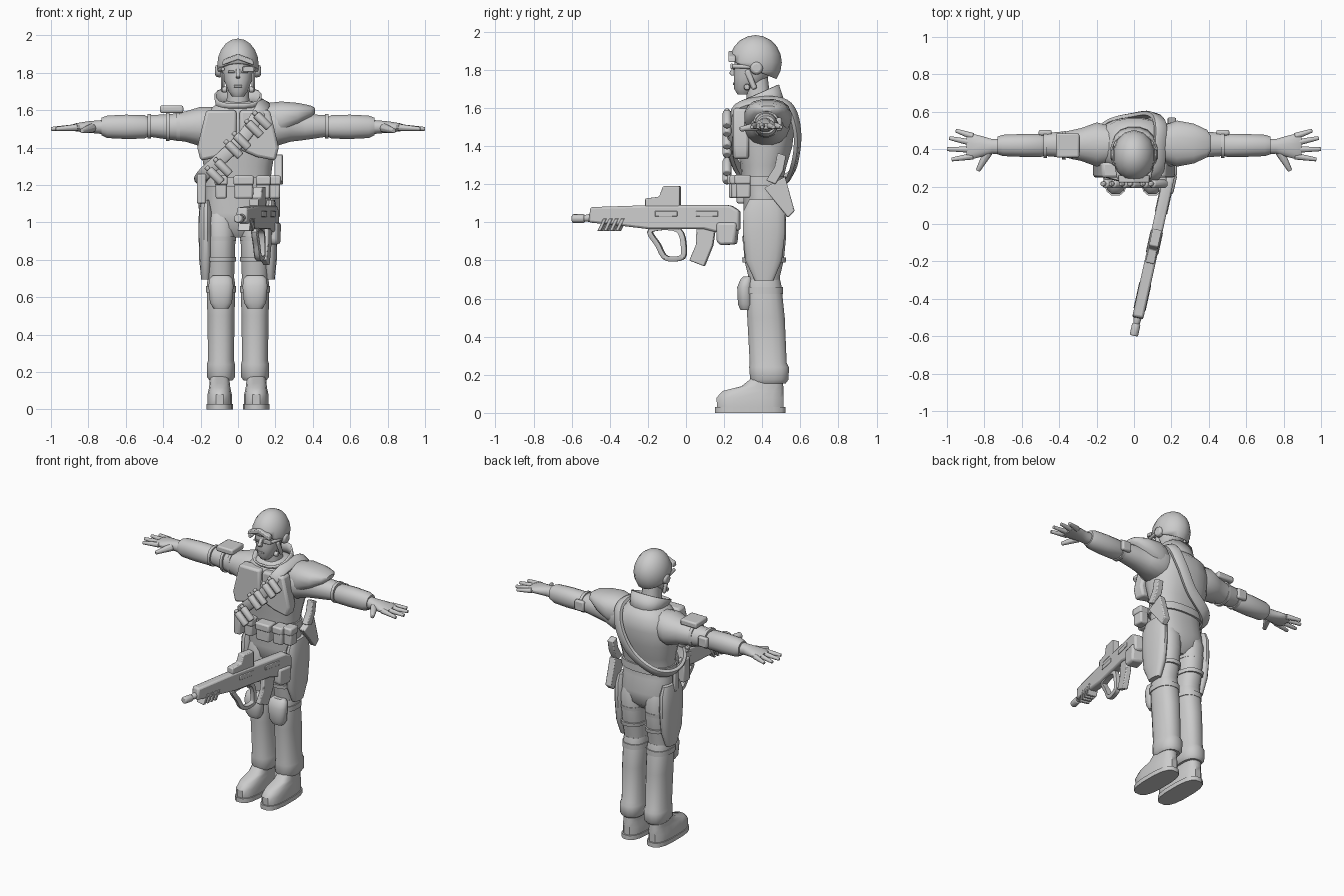
import bpy, bmesh, math
from mathutils import Vector, Matrix

if "Cube" in bpy.data.objects:
    bpy.data.objects.remove(bpy.data.objects["Cube"])

grey = bpy.data.materials.new("plain_grey")
grey.use_nodes = True
grey.diffuse_color = (.6, .6, .6, 1)
grey.node_tree.nodes["Principled BSDF"].inputs["Base Color"].default_value = (.6, .6, .6, 1)
parts = []
SIDES = (("left", 1), ("right", -1))


def finish(name, bm, bevel=0, place=None, thick=0):
    """Turn a bmesh into a named object with optional bevel or shell thickness."""
    bmesh.ops.recalc_face_normals(bm, faces=bm.faces)
    if place:
        bm.transform(place)
    mesh = bpy.data.meshes.new(name)
    bm.to_mesh(mesh)
    bm.free()
    mesh.materials.append(grey)
    obj = bpy.data.objects.new(name, mesh)
    bpy.context.collection.objects.link(obj)
    if thick:
        shell = obj.modifiers.new("shell", "SOLIDIFY")
        shell.thickness = thick
    if bevel:
        edge = obj.modifiers.new("edge", "BEVEL")
        edge.width, edge.segments, edge.limit_method = bevel, 2, "ANGLE"
    parts.append(obj)
    return obj


def put(axis, t, a, b):
    return {"x": (t, a, b), "y": (a, t, b), "z": (a, b, t)}[axis]


def loft(name, axis, mid, rows, sides=16, power=2.4, tilt=0, cap=True, thick=0, place=None):
    """Rows are (station, half width, low, high); a tilt raises the high side of the last row."""
    bm, rings = bmesh.new(), []
    for i, (t, r, low, high) in enumerate(rows):
        ring = []
        for k in range(sides):
            ang = math.tau * (k + .5) / sides
            c, s = math.cos(ang), math.sin(ang)
            a = math.copysign(abs(c) ** (2 / power), c) * r
            b = math.copysign(abs(s) ** (2 / power), s) * (high - low) / 2
            lift = tilt * b if i == len(rows) - 1 else 0
            ring.append(bm.verts.new(put(axis, t + lift, mid + a, (low + high) / 2 + b)))
        rings.append(ring)
    for lower, upper in zip(rings, rings[1:]):
        for k in range(sides):
            j = (k + 1) % sides
            bm.faces.new((lower[k], lower[j], upper[j], upper[k]))
    if cap:
        bm.faces.new(rings[0])
        bm.faces.new(rings[-1])
    return finish(name, bm, thick=thick, place=place)


def prism(name, axis, start, end, points, bevel=.006, place=None):
    bm = bmesh.new()
    face = bm.faces.new([bm.verts.new(put(axis, start, a, b)) for a, b in points])
    out = bmesh.ops.extrude_face_region(bm, geom=[face])["geom"]
    shift = Vector(put(axis, end - start, 0, 0))
    bmesh.ops.translate(bm, vec=shift, verts=[v for v in out if isinstance(v, bmesh.types.BMVert)])
    return finish(name, bm, bevel, place)


def box(name, centre, size, turn=0, bevel=.01, axis="Z", place=None):
    bm = bmesh.new()
    bmesh.ops.create_cube(bm, size=1)
    bm.transform(Matrix.Translation(centre) @ Matrix.Rotation(turn, 4, axis) @ Matrix.Diagonal((*size, 1)))
    return finish(name, bm, bevel, place)


def rod(name, start, end, r1, r2, sides=10, place=None):
    start, end = Vector(start), Vector(end)
    bm = bmesh.new()
    bmesh.ops.create_cone(bm, cap_ends=True, segments=sides, radius1=r1, radius2=r2, depth=(end - start).length)
    turn = (end - start).to_track_quat("Z", "Y").to_matrix().to_4x4()
    bm.transform(Matrix.Translation((start + end) / 2) @ turn)
    return finish(name, bm, min(r1, r2) * .3, place)


def band(name, points, centre, wide, thick, steps=5, place=None):
    """Closed flat strap along a smooth path, with its face turned away from the centre."""
    pts, path = [Vector(p) for p in points], []
    for i in range(len(pts)):
        p, q, r, s = (pts[(i + k - 1) % len(pts)] for k in range(4))
        for u in (k / steps for k in range(steps)):
            path.append(q + (r - p) * u / 2 + (p * 2 - q * 5 + r * 4 - s) * u ** 2 / 2
                        + (q * 3 - p - r * 3 + s) * u ** 3 / 2)
    bm, rings = bmesh.new(), []
    for i, p in enumerate(path):
        along = (path[(i + 1) % len(path)] - path[i - 1]).normalized()
        out = p - Vector(centre)
        out = (out - along * out.dot(along)).normalized()
        across = along.cross(out)
        rings.append([bm.verts.new(p + across * a * wide + out * b * thick)
                      for a, b in ((-1, -1), (1, -1), (1, .5), (.7, 1), (-.7, 1), (-1, .5))])
    for i, ring in enumerate(rings):
        for k in range(6):
            bm.faces.new((rings[i - 1][k], rings[i - 1][k - 5], ring[k - 5], ring[k]))
    return finish(name, bm, place=place)


# Torso, collar and neck
loft("torso", "z", 0, [(.92, .06, .35, .47), (.97, .16, .31, .52), (1.05, .185, .3, .53), (1.15, .175, .3, .515),
     (1.22, .175, .29, .51), (1.3, .185, .285, .53), (1.4, .205, .265, .56), (1.5, .21, .26, .57),
     (1.58, .18, .28, .565), (1.63, .12, .3, .52), (1.65, .07, .33, .47)], sides=20)
loft("belt", "z", 0, [(1.19, .187, .28, .525), (1.24, .187, .28, .525)], sides=20)
loft("collar", "z", 0, [(1.6, .115, .3, .53), (1.675, .128, .27, .49)], tilt=.45, cap=False, thick=.012)
loft("neck", "z", 0, [(1.6, .065, .32, .45), (1.76, .055, .31, .43)])
for side, s in SIDES:
    prism(side + "_chest_plate", "y", .248, .33, [(s * a, b) for a, b in
          ((.008, 1.39), (.1, 1.35), (.2, 1.33), (.218, 1.4), (.17, 1.6), (.008, 1.6))], bevel=.015)

# Head and face
loft("face", "z", 0, [(1.672, .03, .27, .34), (1.7, .052, .252, .37), (1.76, .076, .25, .43),
     (1.82, .086, .25, .46), (1.89, .086, .26, .46)], power=2.2)
prism("nose", "x", -.012, .012, [(.255, 1.825), (.226, 1.785), (.235, 1.772), (.256, 1.77)], bevel=.004)
box("mouth", (0, .25, 1.728), (.045, .008, .012), bevel=.003)
bm = bmesh.new()
bmesh.ops.create_uvsphere(bm, u_segments=14, v_segments=10, radius=1)
bm.transform(Matrix.Translation((0, .365, 1.84)) @ Matrix.Diagonal((.114, .138, .143, 1)))
bmesh.ops.bisect_plane(bm, geom=bm.verts[:] + bm.edges[:] + bm.faces[:], plane_co=(0, .23, 1.85),
                       plane_no=(0, .4, 1), clear_inner=True)
finish("helmet", bm, thick=.012)
prism("helmet_brow", "y", .222, .26, [(-.085, 1.84), (0, 1.87), (.085, 1.84), (.08, 1.87), (0, 1.9), (-.08, 1.87)])
for side, s in SIDES:
    rod(side + "_ear_disc", (s * .09, .37, 1.81), (s * .122, .37, 1.81), .037, .03, 12)
    box(side + "_chin_strap", (s * .082, .34, 1.75), (.02, .03, .11), .4, axis="X")
    rod(side + "_strap_knob", (s * .06, .32, 1.71), (s * .085, .32, 1.71), .018, .015)
    box(side + "_eye", (s * .036, .25, 1.805), (.034, .008, .012), bevel=.003)
    rod(side + "_visor_arm", (s * .105, .37, 1.815), (s * .08, .245, 1.82), .01, .012)
box("eyepiece", (.055, .24, 1.82), (.06, .012, .03), bevel=.005)

# Arms and hands
for side, s in SIDES:
    arm = [(.12, .1, 1.42, 1.62), (.2, .12, 1.405, 1.62), (.28, .09, 1.43, 1.595), (.36, .072, 1.44, 1.58),
           (.46, .064, 1.455, 1.575), (.48, .058, 1.46, 1.57)]
    sleeve = [(.475, .055, 1.46, 1.56), (.5, .063, 1.447, 1.575), (.6, .062, 1.445, 1.577),
              (.7, .058, 1.45, 1.572), (.73, .048, 1.465, 1.56)]
    hand = [(.7, .042, 1.47, 1.55), (.76, .04, 1.475, 1.545), (.81, .055, 1.48, 1.54), (.87, .07, 1.487, 1.53),
            (.895, .064, 1.49, 1.52)]
    for name, mid, rows in (("upper_arm", .425, arm), ("forearm_sleeve", .42, sleeve), ("hand", .415, hand)):
        loft(side + "_" + name, "x", mid, [(s * t, r, low, high) for t, r, low, high in rows], power=2.2)
    for k, (x, y) in enumerate(((.953, .5), (.988, .46), (1, .4), (.975, .345))):
        rod(f"{side}_finger_{k + 1}", (s * .86, .468 - k * .035, 1.508), (s * x, y, 1.5), .019, .011, 8)
    rod(side + "_thumb", (s * .78, .385, 1.505), (s * .835, .285, 1.49), .026, .013, 8)
    loft(side + "_elbow_band", "x", .42, [(s * .465, .068, 1.448, 1.582), (s * .485, .068, 1.448, 1.582)])
    box(side + "_elbow_pad", (s * .475, .488, 1.515), (.07, .03, .07))

# Shoulder pad on the left, strapped pouch on the right
loft("shoulder_pad", "x", .43, [(.16, .1, 1.44, 1.64), (.23, .125, 1.46, 1.648), (.32, .108, 1.51, 1.64),
     (.39, .075, 1.56, 1.625), (.412, .04, 1.585, 1.612)])
box("arm_pouch", (-.355, .42, 1.605), (.125, .13, .04))
for x in (-.33, -.385):
    loft("arm_strap", "x", .42, [(x, .076, 1.435, 1.59), (x + .02, .078, 1.433, 1.592)])

# Legs, pads and boots
for side, s in SIDES:
    loft(side + "_thigh", "z", s * .092, [(.64, .068, .33, .49), (.72, .073, .325, .495), (.8, .076, .305, .515),
         (.9, .079, .298, .525), (1, .083, .3, .528), (1.06, .07, .32, .51)])
    loft(side + "_shin", "z", s * .091, [(.155, .062, .345, .525), (.175, .077, .335, .54), (.24, .077, .33, .542),
         (.262, .07, .333, .53), (.5, .074, .32, .52), (.67, .077, .312, .502), (.7, .072, .32, .495)])
    loft(side + "_knee_band", "z", s * .091, [(.625, .082, .305, .51), (.66, .082, .305, .51)])
    loft(side + "_knee_pad", "z", s * .091, [(.54, .04, .285, .34), (.57, .06, .272, .35), (.66, .068, .268, .35),
         (.7, .062, .285, .35), (.715, .045, .3, .35)])
    loft(side + "_thigh_pad", "z", s * .172, [(.695, .025, .36, .46), (.8, .036, .31, .505), (.95, .04, .297, .522),
         (1.06, .038, .3, .52), (1.12, .025, .33, .495)])
    for z in (.79, .9):
        loft(side + "_thigh_strap", "z", s * .092, [(z, .082, .295, .525), (z + .025, .084, .293, .528)])
    loft(side + "_boot", "z", s * .098, [(.03, .066, .16, .515), (.08, .066, .158, .515), (.115, .058, .19, .515),
         (.14, .055, .29, .512), (.18, .052, .34, .51)], power=2.8)
    loft(side + "_sole", "z", s * .098, [(0, .072, .15, .525), (.03, .072, .15, .525)], power=2.8)

# Bandolier around the body with rolled pouches
band("bandolier", [(.14, .42, 1.64), (.12, .265, 1.6), (.04, .235, 1.47), (-.07, .24, 1.36), (-.18, .29, 1.26),
     (-.205, .41, 1.21), (-.14, .53, 1.23), (.01, .575, 1.33), (.1, .585, 1.48), (.14, .54, 1.61)],
     (.02, .41, 1.42), .034, .013)
for x, z in ((.11, 1.52), (0, 1.41), (-.1, 1.27)):
    for d in (-.022, .022):
        a, b = Vector((x + d - .035, .215, z + d + .035)), Vector((x + d + .035, .215, z + d - .035))
        rod("rolled_pouch", a, b, .024, .024)
        rod("pouch_cap", a + (a - b) * .2, a, .014, .014)

# Belt pouches and hip gear
for x, y, wide in ((.03, .262, .1), (.135, .275, .07), (-.09, .275, .06), (.195, .3, .06)):
    box("belt_pouch", (x, y, 1.185), (wide, .075, .115))
    box("pouch_flap", (x, y - .003, 1.225), (wide + .01, .085, .05))
box("right_hip_pouch", (-.195, .3, 1.18), (.05, .07, .16))
box("right_hip_strap", (-.2, .4, 1.14), (.02, .04, .14), bevel=.004)
prism("holster", "x", .18, .225, [(.41, 1.18), (.52, 1.24), (.57, 1.06), (.535, 1.025)])
prism("sidearm_grip", "x", .195, .24, [(.42, 1.22), (.47, 1.2), (.51, 1.27), (.525, 1.35), (.48, 1.365), (.465, 1.29)])

# Rifle, modelled along y and then turned into place
aim = Matrix.Translation((.131, 0, 0)) @ Matrix.Rotation(-.218, 4, "Z")
prism("rifle_body", "x", -.03, .03, [(-.52, 1), (-.51, 1.08), (-.2, 1.09), (.24, 1.09), (.29, 1.06), (.29, .96),
      (.2, .94), (.1, .965), (-.2, .965), (-.37, .985)], place=aim, bevel=.012)
prism("rifle_butt", "x", -.042, .042, [(.17, .9), (.19, .88), (.27, .885), (.28, 1), (.17, 1)], place=aim, bevel=.015)
prism("magazine", "x", -.018, .018, [(.06, .98), (.16, .98), (.145, .88), (.1, .77), (.02, .8), (.055, .88)], place=aim)
prism("sight", "x", -.025, .025, [(-.215, 1.08), (-.215, 1.125), (-.14, 1.135), (-.12, 1.19), (-.03, 1.19),
      (-.03, 1.08)], place=aim)
band("trigger_guard", [(0, -.19, .96), (0, -.15, .88), (0, -.11, .815), (0, -.04, .81), (0, -.01, .84), (0, -.04, .96)],
     (0, -.09, .89), .018, .013, place=aim)
rod("barrel", (0, -.56, 1.02), (0, -.5, 1.025), .016, .024, place=aim)
rod("muzzle", (0, -.612, 1.02), (0, -.545, 1.02), .024, .024, place=aim)
for k in range(4):
    y = -.47 + k * .032
    prism("cooling_fin", "x", -.033, .033, [(y, .955), (y + .018, .955), (y + .05, 1.02), (y + .032, 1.02)],
          bevel=.003, place=aim)
for y in (-.1, .12):
    box("rifle_side_panel", (0, y, 1.045), (.068, .12, .03), bevel=.004, place=aim)

# Smooth shading with sharp edges kept
bpy.ops.object.select_all(action="DESELECT")
for obj in parts:
    obj.select_set(True)
bpy.context.view_layer.objects.active = parts[0]
bpy.ops.object.shade_smooth_by_angle(angle=math.radians(40))
